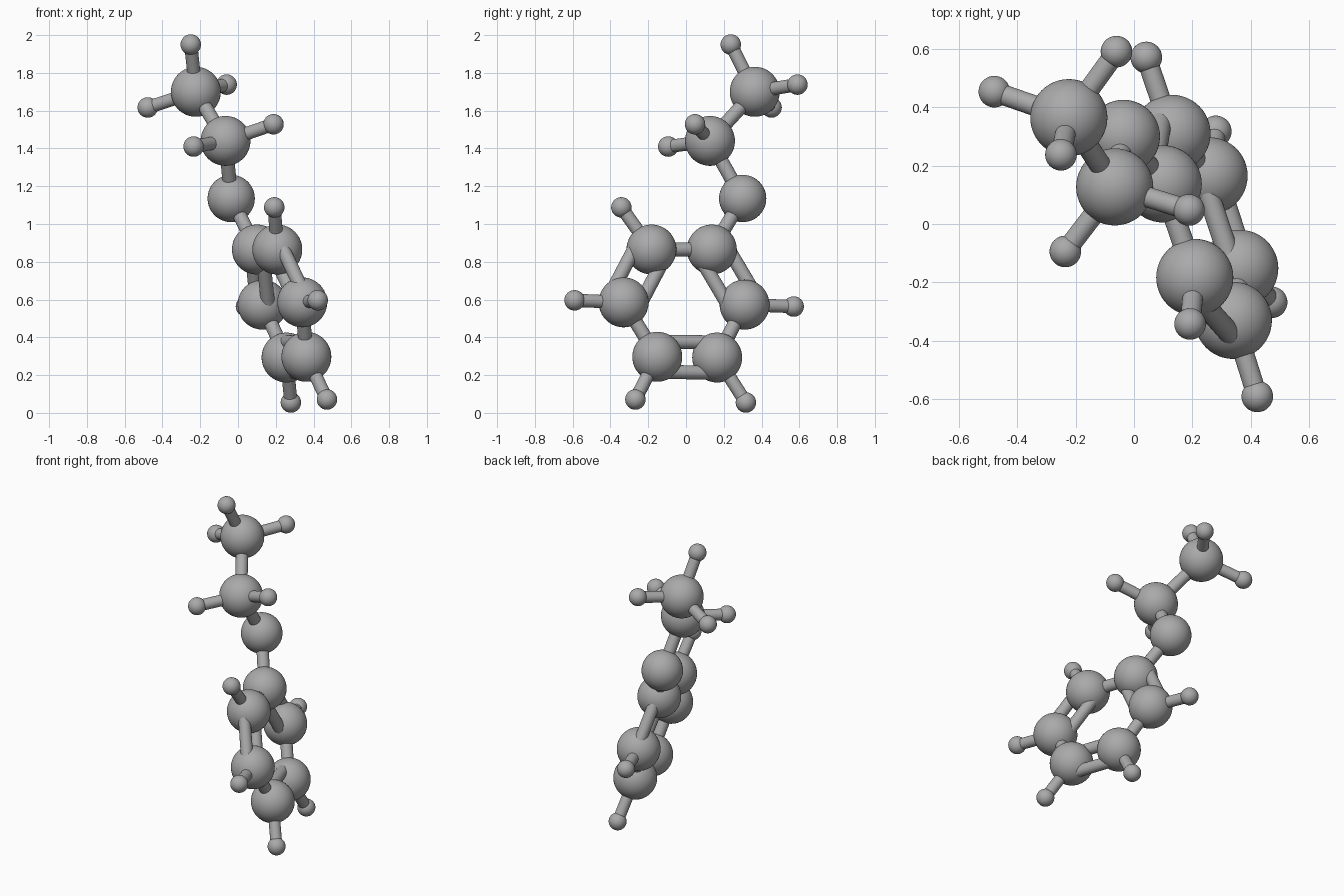
import bpy
from mathutils import Vector

# Remove the default cube
default_cube = bpy.data.objects.get("Cube")
if default_cube:
    bpy.data.objects.remove(default_cube, do_unlink=True)

# Single grey material
grey = bpy.data.materials.new("plain grey")
grey.use_nodes = True
colour = (0.4, 0.4, 0.4, 1.0)
grey.diffuse_color = colour
grey.node_tree.nodes["Principled BSDF"].inputs["Base Color"].default_value = colour

CARBON, OXYGEN, HYDROGEN = 0.132, 0.125, 0.054
STICK, THIN_STICK = 0.037, 0.035
DOUBLE_OFFSET = 0.083

# Ball centres: chain, ring and the small end balls
chain = {
    "methyl_carbon": Vector((-0.223, 0.364, 1.70)),
    "methylene_carbon": Vector((-0.066, 0.127, 1.44)),
    "oxygen": Vector((-0.036, 0.30, 1.135)),
}
ring = [Vector(p) for p in (
    (0.10, 0.137, 0.865),
    (0.208, -0.183, 0.865),
    (0.34, -0.33, 0.585),
    (0.362, -0.152, 0.297),
    (0.257, 0.165, 0.293),
    (0.13, 0.31, 0.573),
)]
methyl_ends = [(-0.25, 0.237, 1.95), (-0.478, 0.453, 1.617), (-0.06, 0.59, 1.738)]
methylene_ends = [(-0.235, -0.094, 1.41), (0.188, 0.048, 1.528)]
ring_ends = [
    (0.192, -0.342, 1.088),
    (0.422, -0.59, 0.596),
    (0.471, -0.268, 0.071),
    (0.28, 0.317, 0.055),
    (0.042, 0.57, 0.563),
]


def finish(name):
    obj = bpy.context.object
    obj.name = name
    obj.data.materials.append(grey)
    bpy.ops.object.shade_smooth_by_angle()
    return obj


def ball(name, centre, radius):
    bpy.ops.mesh.primitive_uv_sphere_add(
        segments=48, ring_count=32, radius=radius, location=centre)
    return finish(name)


def stick(name, start, end, radius=STICK, shift=Vector()):
    axis = end - start
    bpy.ops.mesh.primitive_cylinder_add(
        vertices=32, radius=radius, depth=axis.length,
        location=(start + end) / 2 + shift,
        rotation=axis.to_track_quat("Z", "Y").to_euler())
    return finish(name)


def end_ball(name, parent, centre):
    centre = Vector(centre)
    ball(name + "_hydrogen", centre, HYDROGEN)
    stick(name + "_hydrogen_stick", parent, centre, THIN_STICK)


# Bent chain
for name, centre in chain.items():
    ball(name, centre, OXYGEN if name == "oxygen" else CARBON)
path = list(chain.values()) + [ring[0]]
for i, (a, b) in enumerate(zip(path, path[1:])):
    stick(f"chain_stick_{i}", a, b)

# Six-sided ring with alternating single and double sticks
middle = sum(ring, Vector()) / len(ring)
for i, centre in enumerate(ring):
    ball(f"ring_carbon_{i}", centre, CARBON)
    following = ring[(i + 1) % len(ring)]
    if i % 2 == 0:
        stick(f"ring_single_stick_{i}", centre, following)
    else:
        along = (following - centre).normalized()
        outward = (centre + following) / 2 - middle
        outward -= along * outward.dot(along)
        outward.normalize()
        for side, sign in (("outer", 1), ("inner", -1)):
            stick(f"ring_{side}_stick_{i}", centre, following,
                  shift=outward * sign * DOUBLE_OFFSET)

# Small end balls with their sticks
for i, p in enumerate(methyl_ends):
    end_ball(f"methyl_{i}", chain["methyl_carbon"], p)
for i, p in enumerate(methylene_ends):
    end_ball(f"methylene_{i}", chain["methylene_carbon"], p)
for i, p in enumerate(ring_ends):
    end_ball(f"ring_{i}", ring[i + 1], p)
